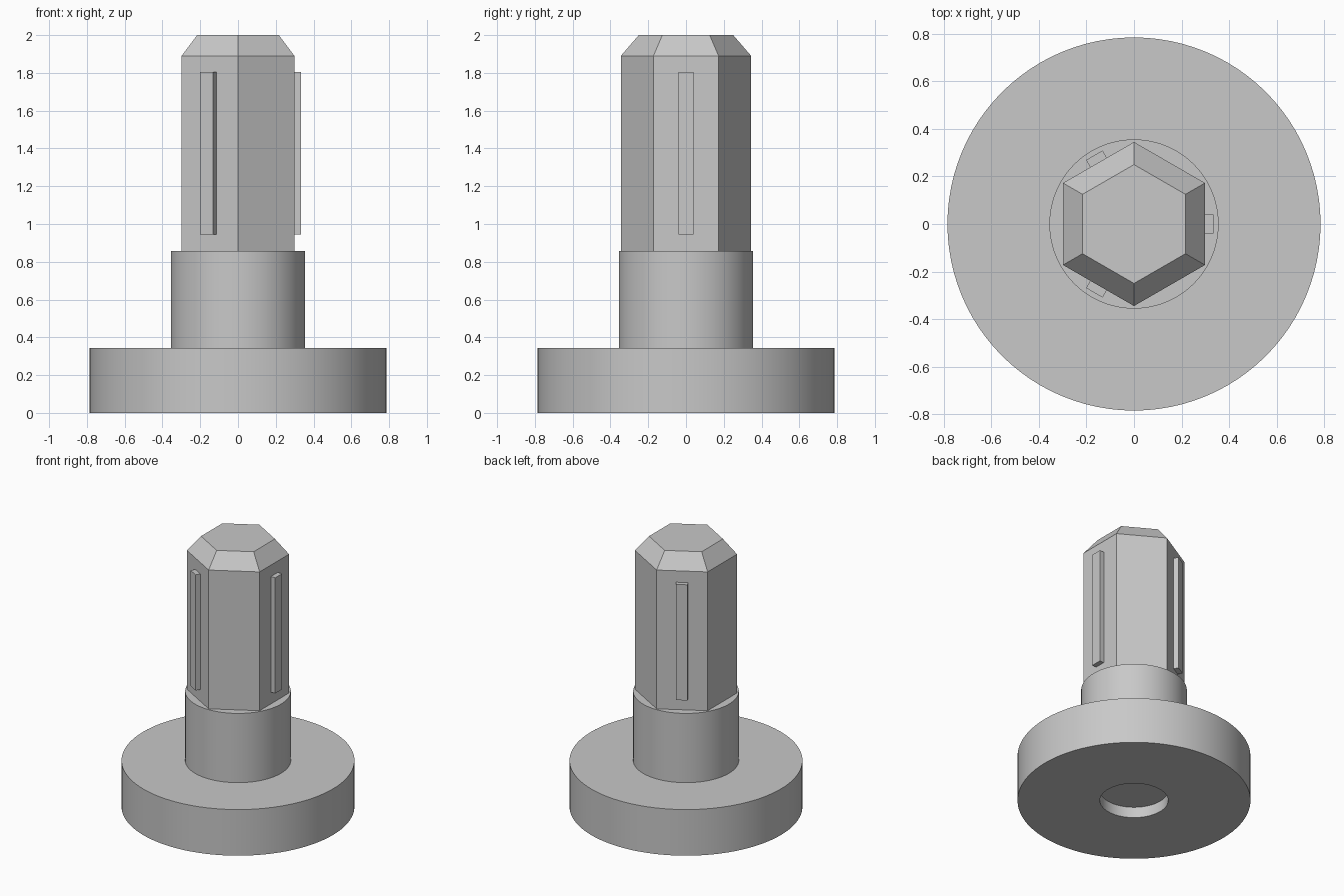
import bpy
import bmesh
from math import cos, sin, pi, radians
from mathutils import Matrix

cube = bpy.data.objects.get("Cube")
if cube:
    bpy.data.objects.remove(cube, do_unlink=True)

grey = bpy.data.materials.new("plain grey")
grey.use_nodes = True
grey.diffuse_color = (0.58, 0.58, 0.58, 1)
grey.node_tree.nodes["Principled BSDF"].inputs["Base Color"].default_value = grey.diffuse_color


def make_object(name, bm):
    bmesh.ops.recalc_face_normals(bm, faces=bm.faces)
    mesh = bpy.data.meshes.new(name)
    bm.to_mesh(mesh)
    bm.free()
    mesh.materials.append(grey)
    obj = bpy.data.objects.new(name, mesh)
    bpy.context.collection.objects.link(obj)
    return obj


def stack_rings(name, profile, sides, start=0.0):
    """Join rings of (radius, height) into a closed solid."""
    bm = bmesh.new()
    rings = []
    for r, z in profile:
        angles = [start + 2 * pi * i / sides for i in range(sides)]
        rings.append([bm.verts.new((r * cos(a), r * sin(a), z)) for a in angles])
    for low, high in zip(rings, rings[1:]):
        for i in range(sides):
            j = (i + 1) % sides
            bm.faces.new((low[i], low[j], high[j], high[i]))
    bm.faces.new(rings[0])
    bm.faces.new(rings[-1])
    return make_object(name, bm)


# Round flange and collar, with a shallow round recess underneath
base = stack_rings("flange_and_collar", [
    (0.23, 0.08), (0.23, 0), (0.785, 0), (0.785, 0.343),
    (0.356, 0.343), (0.356, 0.858)], 96)
bpy.ops.object.select_all(action='DESELECT')
base.select_set(True)
bpy.context.view_layer.objects.active = base
bpy.ops.object.shade_smooth_by_angle(angle=radians(30))

# Hexagonal shaft with a chamfered tip
stack_rings("hex_shaft", [(0.345, 0.858), (0.345, 1.89), (0.25, 2)], 6, pi / 2)

# Thin ribs on every other flat of the shaft
RIB_INNER, RIB_OUTER = 0.28, 0.334
RIB_BOTTOM, RIB_TOP = 0.945, 1.805
for n, side in enumerate(("left", "back_right", "front_right")):
    bm = bmesh.new()
    bmesh.ops.create_cube(bm, size=1)
    size = (RIB_OUTER - RIB_INNER, 0.08, RIB_TOP - RIB_BOTTOM)
    centre = ((RIB_OUTER + RIB_INNER) / 2, 0, (RIB_TOP + RIB_BOTTOM) / 2)
    bmesh.ops.scale(bm, vec=size, verts=bm.verts)
    bmesh.ops.translate(bm, vec=centre, verts=bm.verts)
    bmesh.ops.rotate(bm, cent=(0, 0, 0), verts=bm.verts,
                     matrix=Matrix.Rotation(n * 2 * pi / 3, 3, 'Z'))
    make_object(side + "_rib", bm)
